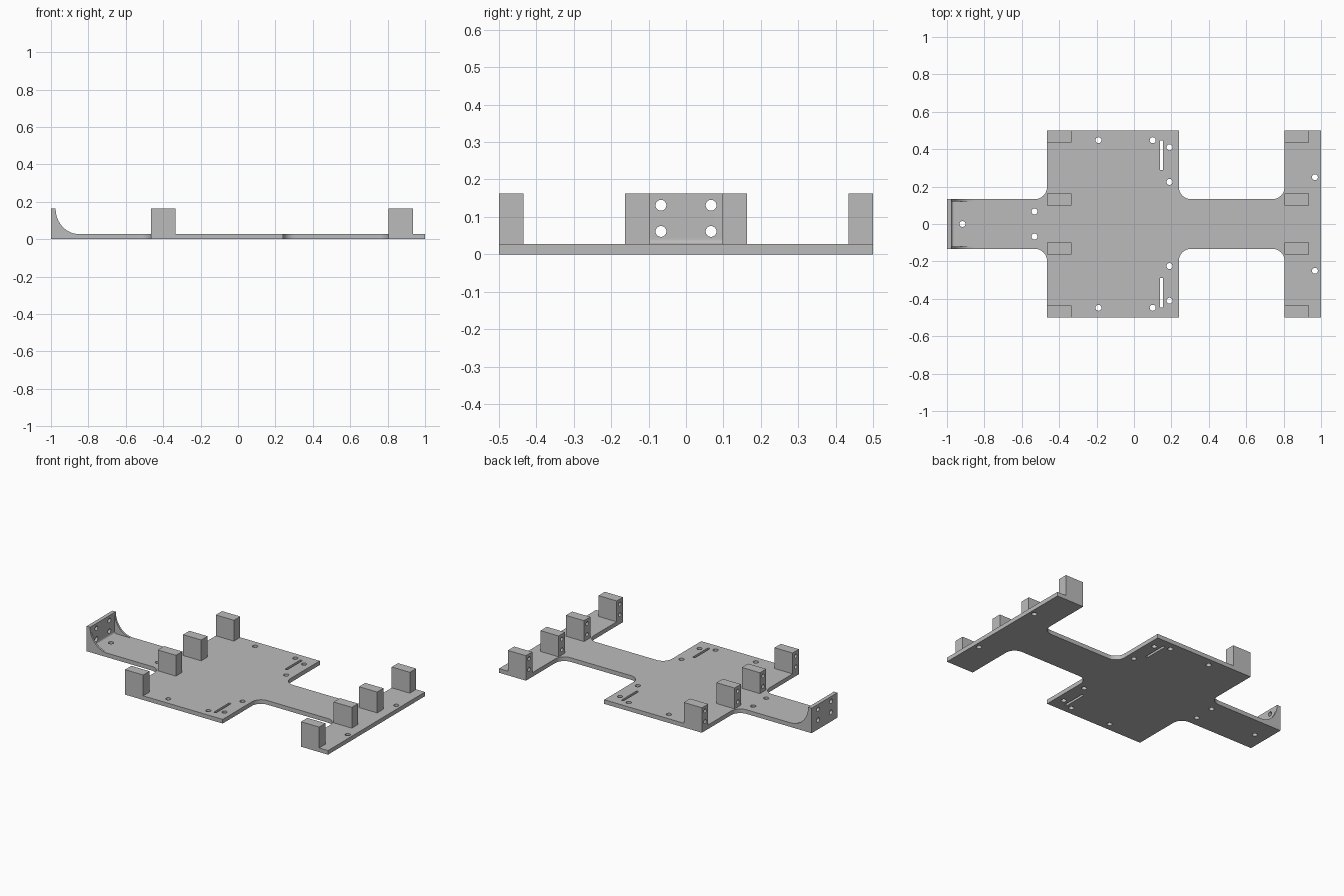
import bpy, bmesh, math
from mathutils import Matrix, Vector

cube = bpy.data.objects.get("Cube")
if cube:
    bpy.data.objects.remove(cube, do_unlink=True)

T, H, NECK, R = 0.027, 0.163, 0.133, 0.065   # plate thickness, height, neck half width, fillet
BODY_L, BODY_R, BAR = -0.465, 0.24, 0.805    # x of body edges and bar edge

grey = bpy.data.materials.new("plain grey")
grey.use_nodes = True
colour = (0.5, 0.5, 0.5, 1)
grey.diffuse_color = colour
grey.node_tree.nodes["Principled BSDF"].inputs["Base Color"].default_value = colour


def make(name, bm):
    bmesh.ops.recalc_face_normals(bm, faces=bm.faces)
    mesh = bpy.data.meshes.new(name)
    bm.to_mesh(mesh)
    bm.free()
    mesh.materials.append(grey)
    obj = bpy.data.objects.new(name, mesh)
    bpy.context.collection.objects.link(obj)
    return obj


def arc(cx, cy, rx, ry, start, end, n=12):
    angles = [math.radians(start + (end - start) * i / n) for i in range(n + 1)]
    return [(cx + rx * math.cos(a), cy + ry * math.sin(a)) for a in angles]


def prism(name, points, offset):
    """Extrude a closed outline of 3D points along an offset."""
    bm = bmesh.new()
    face = bm.faces.new([bm.verts.new(p) for p in points])
    moved = bmesh.ops.extrude_face_region(bm, geom=[face])["geom"]
    verts = [g for g in moved if isinstance(g, bmesh.types.BMVert)]
    bmesh.ops.translate(bm, verts=verts, vec=Vector(offset))
    return make(name, bm)


def add_box(bm, lo, hi):
    lo, hi = Vector(lo), Vector(hi)
    matrix = Matrix.Translation((lo + hi) / 2) @ Matrix.Diagonal((*(hi - lo), 1))
    bmesh.ops.create_cube(bm, size=1, matrix=matrix)


def add_rod(bm, centre, radius, length, along_x=False):
    turn = Matrix.Rotation(math.pi / 2 if along_x else 0, 4, "Y")
    bmesh.ops.create_cone(bm, cap_ends=True, segments=24, radius1=radius, radius2=radius,
                          depth=length, matrix=Matrix.Translation(centre) @ turn)


def cut(obj, bm):
    cutter = make("hole_cutter", bm)
    cutter.hide_render = True
    mod = obj.modifiers.new("holes", "BOOLEAN")
    mod.operation, mod.solver, mod.object = "DIFFERENCE", "EXACT", cutter
    bpy.context.view_layer.objects.active = obj
    bpy.ops.object.modifier_apply(modifier=mod.name)
    bpy.data.objects.remove(cutter, do_unlink=True)


def smooth(obj):
    bpy.ops.object.select_all(action="DESELECT")
    obj.select_set(True)
    bpy.context.view_layer.objects.active = obj
    bpy.ops.object.shade_smooth_by_angle(angle=math.radians(30))


# Base plate: half outline mirrored across the centre line
yc = NECK + R
half = [(-1, NECK)]
half += arc(BODY_L - R, yc, R, R, -90, 0)
half += [(BODY_L, 0.5), (BODY_R, 0.5)]
half += arc(BODY_R + R, yc, R, R, 180, 270)
half += arc(BAR - R, yc, R, R, 270, 360)
half += [(BAR, 0.5), (1, 0.5)]
outline = half + [(x, -y) for x, y in reversed(half)]
plate = prism("base_plate", [(x, y, 0) for x, y in outline], (0, 0, T))

# Screw holes and slots through the plate
bm = bmesh.new()
add_rod(bm, (-0.917, 0, T / 2), 0.016, 0.1)
for s in (-1, 1):
    for x, y in [(-0.532, 0.067), (-0.19, 0.448), (0.1, 0.448),
                 (0.19, 0.41), (0.19, 0.225), (0.967, 0.25)]:
        add_rod(bm, (x, s * y, T / 2), 0.016, 0.1)
    y0, y1 = sorted((s * 0.288, s * 0.447))
    add_box(bm, (0.138, y0, -0.05), (0.154, y1, 0.1))
cut(plate, bm)
smooth(plate)

# End wall with a small fillet at its foot
f = 0.013
wall = [(-1, T), (-1, H), (-0.975, H)] + arc(-0.975 + f, T + f, f, f, 180, 270, 6)
end_wall = prism("end_wall", [(x, -NECK, z) for x, z in wall], (0, 2 * NECK, 0))
bm = bmesh.new()
for y in (-0.067, 0.067):
    for z in (0.061, 0.131):
        add_rod(bm, (-0.98, y, z), 0.0145, 0.15, True)
cut(end_wall, bm)
smooth(end_wall)

# Thin curved gussets on both sides of the end wall
rx, rz = 0.125, H - T
curve = [(-0.975, T)] + arc(-0.975 + rx, H, rx, rz, 180, 270, 16)
for side, y in (("right", -NECK), ("left", NECK - 0.013)):
    smooth(prism(side + "_gusset", [(x, y, z) for x, z in curve], (0, 0.013, 0)))

# Two rows of mounting blocks with blind screw holes
for row, x in (("rear", BODY_L), ("front", BAR)):
    for i, y in enumerate((-0.5, -0.163, 0.098, 0.435)):
        bm = bmesh.new()
        add_box(bm, (x, y, T), (x + 0.131, y + 0.065, H))
        block = make(f"{row}_mount_block_{i + 1}", bm)
        bm = bmesh.new()
        for z in (0.061, 0.131):
            add_rod(bm, (x, y + 0.0325, z), 0.0125, 0.16, True)
        cut(block, bm)
        smooth(block)
